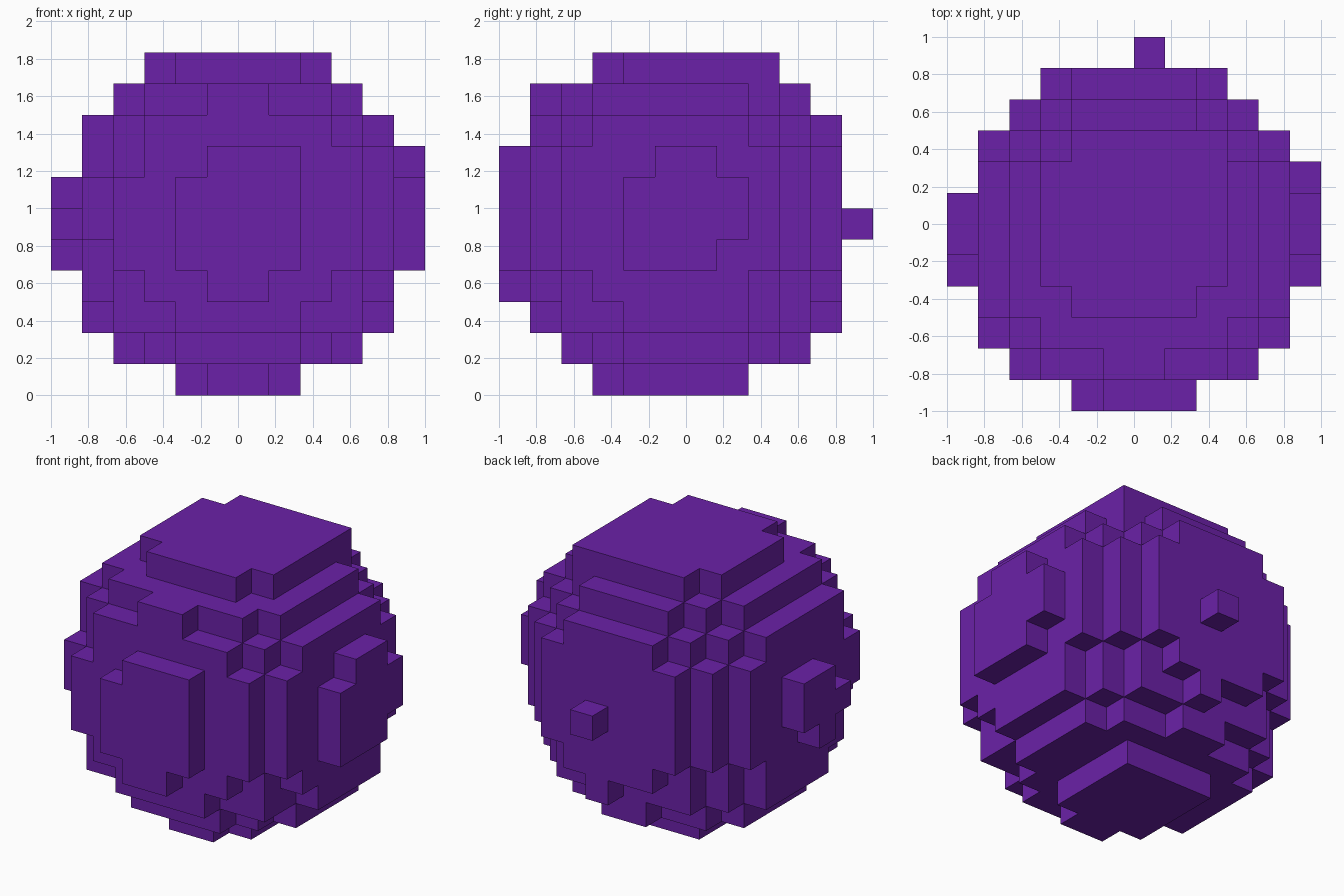
import bpy
import bmesh
from mathutils import Vector

cube = bpy.data.objects.get("Cube")
if cube:
    bpy.data.objects.remove(cube, do_unlink=True)

CELL = 1 / 6

# One purple for the whole ball
purple = bpy.data.materials.new("purple")
purple.use_nodes = True
color = (0.147, 0.0152, 0.392, 1)
purple.diffuse_color = color
purple.node_tree.nodes["Principled BSDF"].inputs["Base Color"].default_value = color

# Upright slices from front to back: half width of each layer, bottom to top
middle = "24555555543"
slices = [
    "00012221000", "00234444310", "02445555430", "13455555542",
    middle, middle, middle, middle,
    "03445555432", "01334444320", "00023333200",
]
cells = set()
for y, profile in enumerate(slices, start=-6):
    for z, half in enumerate(map(int, profile)):
        cells.update((x, y, z) for x in range(-half, half))


def side_plate(x, rows):
    """Raised plate on one side, as a span of y for each layer."""
    for z, (start, end) in enumerate(rows, start=4):
        cells.update((x, y, z) for y in range(start, end))


# Raised plates on the two sides
side_plate(5, [(-2, 1), (-2, 2), (-2, 2), (-1, 1)])
side_plate(-6, [(-1, 0), (-2, 1), (-1, 1)])

# Single blocks that break the symmetry, including the stud at the back
cells |= {(1, -6, 7), (2, 2, 10), (0, 4, 2), (0, 5, 5)}
cells -= {(-4, -5, 7), (-5, -4, 4), (-5, -4, 7)}

# Skin: one square wherever a block meets open air
bm = bmesh.new()
corners = {}


def corner(point):
    key = tuple(round(c) for c in point)
    if key not in corners:
        corners[key] = bm.verts.new(Vector(key) * CELL)
    return corners[key]


axes = [Vector((1, 0, 0)), Vector((0, 1, 0)), Vector((0, 0, 1))]
for cell in sorted(cells):
    base = Vector(cell)
    for i, normal in enumerate(axes):
        u, v = axes[(i + 1) % 3], axes[(i + 2) % 3]
        for sign in (-1, 1):
            if tuple(round(c) for c in base + normal * sign) in cells:
                continue
            start = base + normal * max(sign, 0)
            loop = [start, start + u, start + u + v, start + v]
            bm.faces.new([corner(p) for p in loop[::sign]])

mesh = bpy.data.meshes.new("block_ball")
bm.to_mesh(mesh)
bm.free()
mesh.materials.append(purple)
ball = bpy.data.objects.new("block_ball", mesh)
bpy.context.collection.objects.link(ball)
